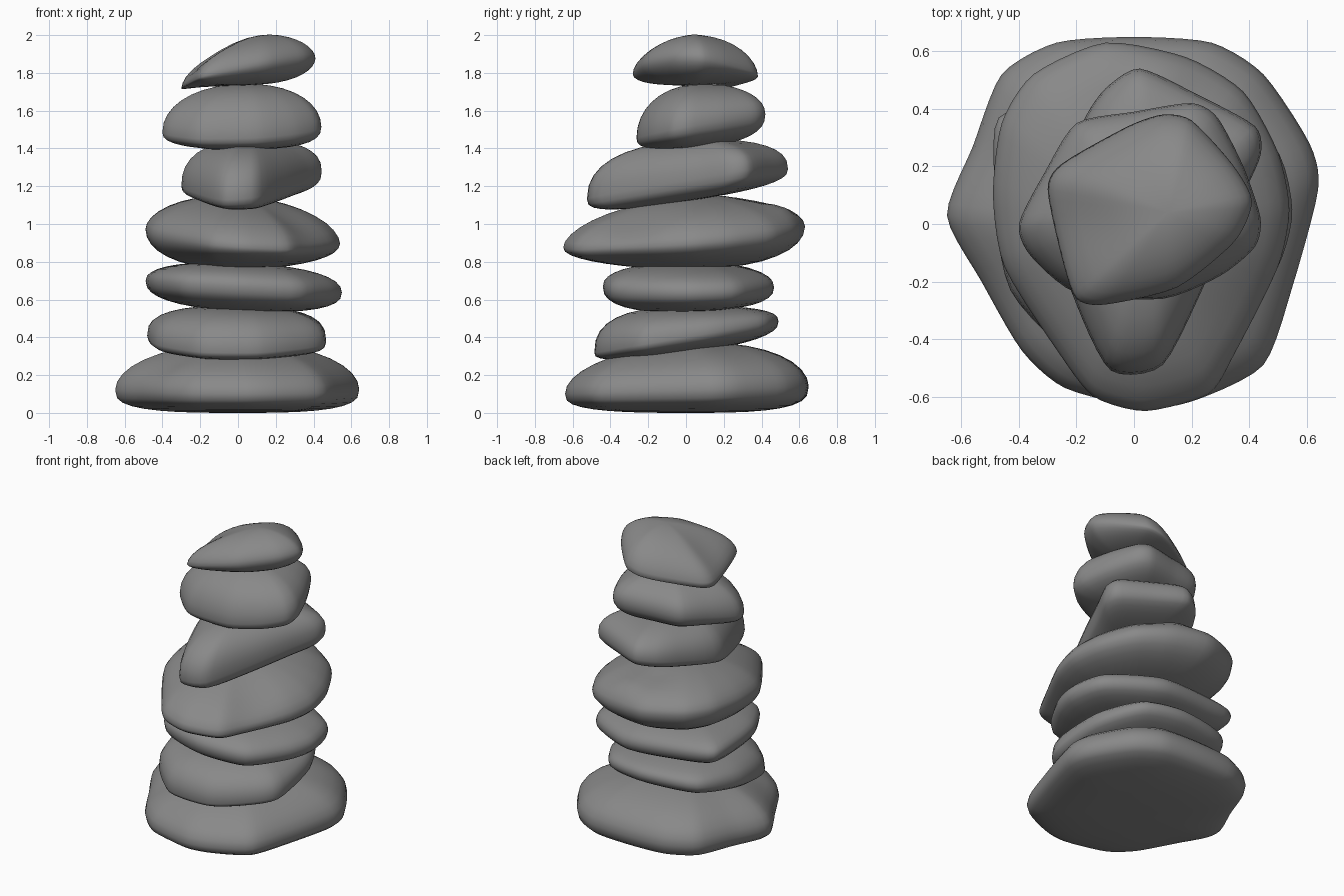
import bpy, bmesh, math
from mathutils import Vector

cube = bpy.data.objects.get("Cube")
if cube:
    bpy.data.objects.remove(cube, do_unlink=True)

# One plain stone grey
stone_grey = bpy.data.materials.new("stone_grey")
stone_grey.use_nodes = True
colour = (.25, .25, .25, 1)
stone_grey.diffuse_color = colour
stone_grey.node_tree.nodes["Principled BSDF"].inputs["Base Color"].default_value = colour

STEPS = 5      # samples between neighbouring outline points
RINGS = 9      # rings from the middle to the rim
TENSION = .36  # lower values give straighter sides and tighter corners


def smooth_outline(points):
    """Closed curve passing through every outline point."""
    pts = [Vector(p) for p in points]
    count = len(pts)
    curve = []
    for i in range(count):
        a, b, c, d = (pts[(i + k - 1) % count] for k in range(4))
        leave, arrive = (c - a) * TENSION, (d - b) * TENSION
        for j in range(STEPS):
            t = j / STEPS
            ease = t * t * (3 - 2 * t)
            curve.append(b.lerp(c, ease) + leave * t * (1 - t) ** 2
                         - arrive * t * t * (1 - t))
    return curve


def plane_height(plane, x, y):
    height, slope_x, slope_y = plane
    return height + slope_x * x + slope_y * y


def stone(name, outline, rim, top, bottom, centre=(0, 0),
          top_round=2.3, bottom_round=2.5, dents=()):
    """Pebble bulging from a tilted rim towards tilted top and bottom planes."""
    curve = smooth_outline(outline)
    middle = Vector(centre)
    bm = bmesh.new()

    def point(x, y, reach, cap, power):
        base = plane_height(rim, x, y)
        bulge = max(0, 1 - reach ** power) ** (1 / power)
        z = base + (plane_height(cap, x, y) - base) * bulge
        if cap is top:
            for dx, dy, radius, depth in dents:
                gap = math.hypot(x - dx, y - dy) / radius
                z -= depth * math.exp(-gap * gap) * bulge
        return bm.verts.new((x, y, z))

    def ring(reach, cap, power):
        spots = [middle + (p - middle) * reach for p in curve]
        return [point(s.x, s.y, reach, cap, power) for s in spots]

    reaches = [math.sin(math.pi / 2 * k / RINGS) for k in range(1, RINGS + 1)]
    lower = [ring(r, bottom, bottom_round) for r in reaches]
    upper = [ring(r, top, top_round) for r in reversed(reaches[:-1])]
    rings = lower + upper
    for one, two in zip(rings, rings[1:]):
        for i in range(len(curve)):
            bm.faces.new((one[i - 1], one[i], two[i], two[i - 1]))
    for loop, cap, power in ((rings[0], bottom, bottom_round),
                             (rings[-1], top, top_round)):
        tip = point(middle.x, middle.y, 0, cap, power)
        for i in range(len(curve)):
            bm.faces.new((loop[i - 1], loop[i], tip))
    bmesh.ops.recalc_face_normals(bm, faces=bm.faces)
    for face in bm.faces:
        face.smooth = True

    mesh = bpy.data.meshes.new(name)
    bm.to_mesh(mesh)
    bm.free()
    mesh.materials.append(stone_grey)
    obj = bpy.data.objects.new(name, mesh)
    bpy.context.collection.objects.link(obj)


# Wide foundation stone
stone("base_stone",
      [(.64, .12), (.61, .28), (.45, .52), (.27, .63), (0, .65), (-.27, .63),
       (-.46, .52), (-.56, .27), (-.65, .03), (-.53, -.2), (-.39, -.44),
       (-.24, -.57), (.04, -.64), (.22, -.61), (.45, -.49), (.55, -.22)],
      rim=(.12, 0, .03), top=(.37, 0, .06), bottom=(0, 0, 0),
      top_round=2, bottom_round=3, dents=[(-.38, -.3, .14, .03)])

# Stone leaning forwards
stone("second_stone",
      [(.46, -.22), (.44, .15), (.28, .42), (0, .49), (-.37, .41), (-.48, .1),
       (-.43, -.23), (-.2, -.46), (.1, -.48), (.3, -.38)],
      rim=(.4, 0, .17), top=(.565, -.01, .03), bottom=(.315, 0, .14),
      top_round=2.6)

# Thin flat stone
stone("third_stone",
      [(.55, .05), (.48, .28), (.15, .46), (-.2, .44), (-.47, .37),
       (-.48, .1), (-.44, -.12), (-.3, -.35), (0, -.44), (.33, -.39),
       (.5, -.15)],
      rim=(.67, -.06, 0), top=(.795, -.04, 0), bottom=(.54, -.05, .02))

# Large irregular stone in the middle
stone("middle_stone",
      [(.54, .05), (.5, .25), (.38, .46), (.18, .58), (-.1, .63), (-.35, .52),
       (-.46, .35), (-.49, .1), (-.45, -.15), (-.26, -.45), (-.14, -.6),
       (.04, -.65), (.26, -.59), (.35, -.45), (.5, -.15)],
      rim=(.93, -.07, .08), top=(1.145, -.05, .08), bottom=(.76, 0, 0),
      top_round=1.85, bottom_round=2.1,
      dents=[(.38, -.32, .16, .05), (-.05, .38, .1, .02),
             (.1, .55, .1, -.05)])

# Wedge-like stone rising to the back
stone("tilted_stone",
      [(-.1, .47), (-.18, .35), (-.3, .05), (-.2, -.28), (-.08, -.51),
       (.1, -.49), (.25, -.2), (.37, .08), (.44, .24), (.42, .34),
       (.22, .45), (.02, .54)],
      rim=(1.21, .06, .15), top=(1.44, .01, .06), bottom=(1.12, 0, .16),
      centre=(.06, .04), top_round=2.4, bottom_round=2.8)

# Rounded upper stone
stone("upper_stone",
      [(.44, .02), (.38, .2), (.29, .37), (.2, .42), (0, .39), (-.2, .35),
       (-.31, .18), (-.4, 0), (-.36, -.11), (-.2, -.24), (.1, -.26),
       (.3, -.18), (.42, -.08)],
      rim=(1.5, .03, .18), top=(1.74, .02, .02), bottom=(1.395, 0, .12),
      centre=(.03, .09), top_round=2.1)

# Cap stone tapering to the right side
stone("cap_stone",
      [(.41, .08), (.34, .21), (.2, .36), (.1, .38), (-.02, .34), (-.25, .21),
       (-.3, .12), (-.25, -.12), (-.2, -.26), (-.1, -.28), (.15, -.22),
       (.35, -.06)],
      rim=(1.795, .22, -.1), top=(1.985, .13, 0), bottom=(1.73, .07, 0),
      centre=(.12, .04), top_round=1.8, bottom_round=2,
      dents=[(-.22, 0, .16, .05)])
